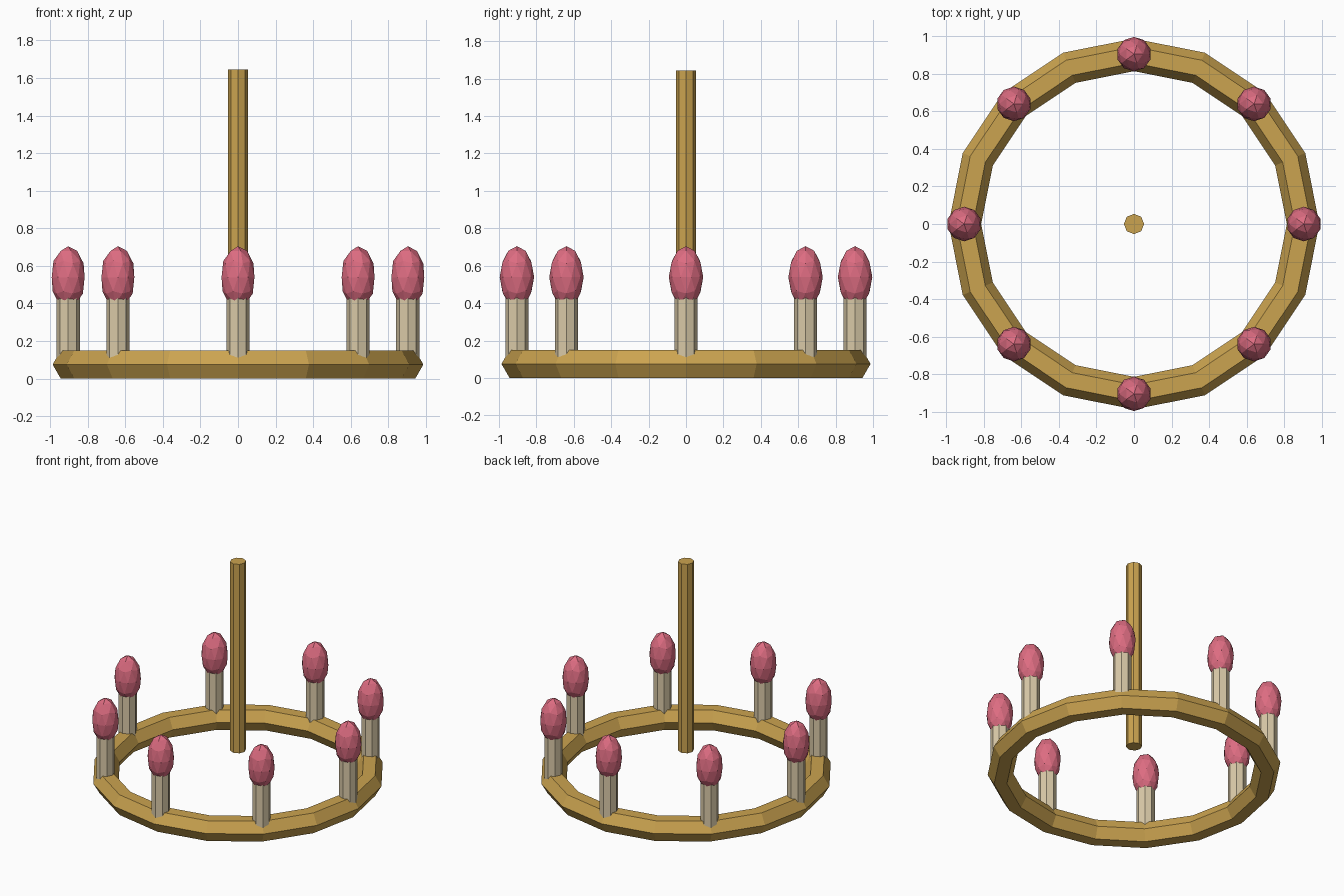
import bpy, bmesh, math
from mathutils import Matrix

if "Cube" in bpy.data.objects:
    bpy.data.objects.remove(bpy.data.objects["Cube"])


def material(name, rgb):
    m = bpy.data.materials.new(name)
    m.diffuse_color = (*rgb, 1)
    m.use_nodes = True
    m.node_tree.nodes["Principled BSDF"].inputs["Base Color"].default_value = m.diffuse_color
    return m


gold = material("gold", (0.60, 0.37, 0.08))
wax = material("cream wax", (0.70, 0.59, 0.39))
pink = material("pink flame", (0.72, 0.15, 0.22))


def add_object(name, bm, mat, location=(0, 0, 0)):
    bmesh.ops.recalc_face_normals(bm, faces=bm.faces)
    mesh = bpy.data.meshes.new(name)
    bm.to_mesh(mesh)
    bm.free()
    mesh.materials.append(mat)
    ob = bpy.data.objects.new(name, mesh)
    ob.location = location
    bpy.context.collection.objects.link(ob)
    return ob


def cylinder(name, radius, z0, z1, mat, x=0, y=0):
    bm = bmesh.new()
    bmesh.ops.create_cone(bm, cap_ends=True, segments=8, radius1=radius,
                          radius2=radius, depth=z1 - z0)
    return add_object(name, bm, mat, (x, y, (z0 + z1) / 2))


# Ring: hexagonal section swept around 16 sides
SIDES, SECTION, RING_R, TUBE_R = 16, 6, 0.9, 0.0866
bm = bmesh.new()
loops = []
for i in range(SIDES):
    a = math.tau * i / SIDES
    loop = []
    for j in range(SECTION):
        b = math.tau * j / SECTION
        r = RING_R + TUBE_R * math.cos(b)
        loop.append(bm.verts.new((r * math.cos(a), r * math.sin(a),
                                  0.075 + TUBE_R * math.sin(b))))
    loops.append(loop)
for i in range(SIDES):
    p, q = loops[i], loops[(i + 1) % SIDES]
    for j in range(SECTION):
        k = (j + 1) % SECTION
        bm.faces.new((p[j], q[j], q[k], p[k]))
add_object("ring", bm, gold)

# Central hanging pole
cylinder("pole", 0.054, 0.245, 1.645, gold)

# Eight candles with faceted flames
for i in range(8):
    a = math.tau * i / 8
    x, y = 0.904 * math.cos(a), 0.904 * math.sin(a)
    cylinder(f"candle_{i + 1}", 0.062, 0.075, 0.45, wax, x, y)
    bm = bmesh.new()
    bmesh.ops.create_icosphere(bm, subdivisions=2, radius=0.092,
                               matrix=Matrix.Diagonal((1, 1, 1.8, 1)))
    add_object(f"flame_{i + 1}", bm, pink, (x, y, 0.539))
